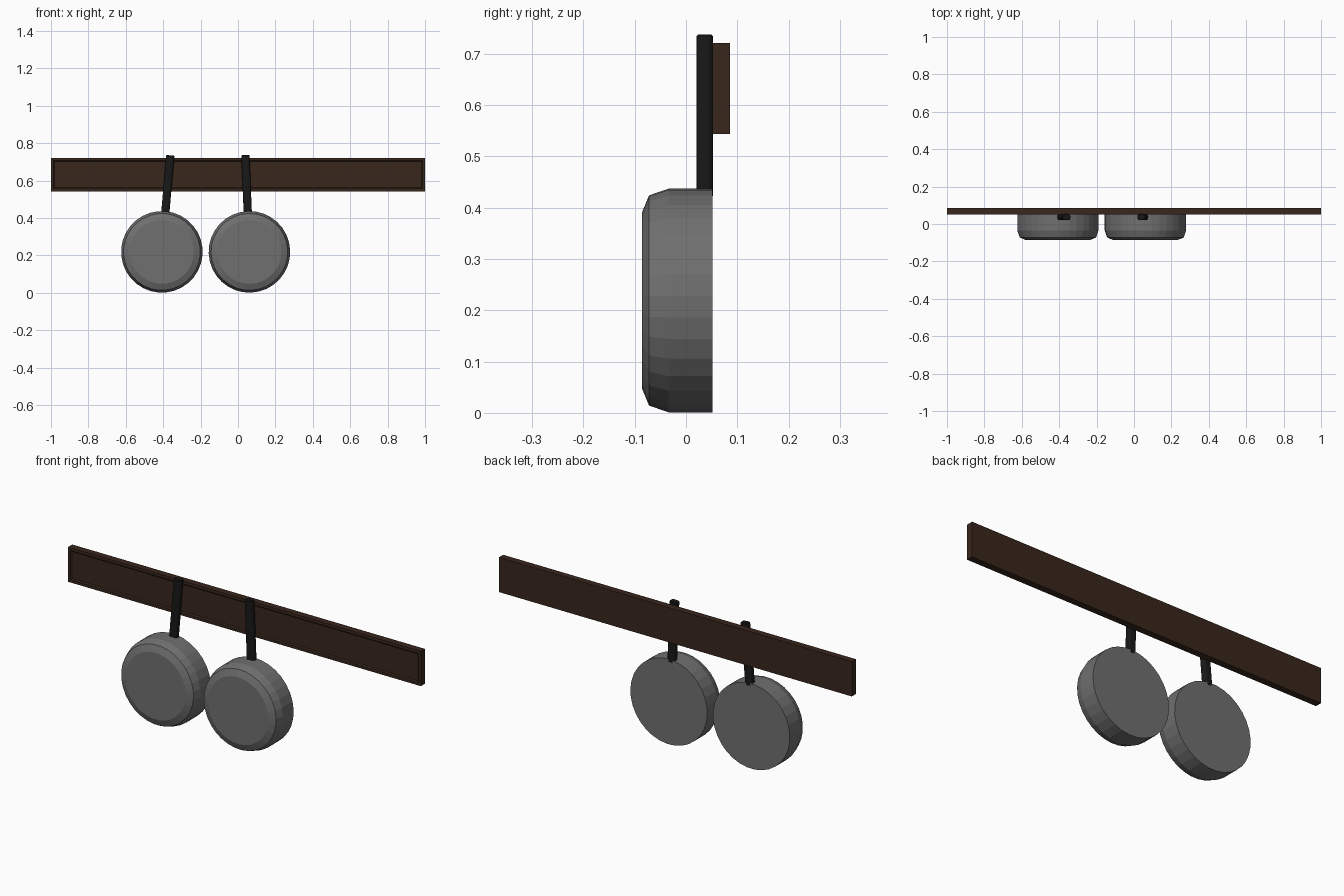
import bpy, bmesh
from math import radians, sin, cos, pi
from mathutils import Matrix

if "Cube" in bpy.data.objects:
    bpy.data.objects.remove(bpy.data.objects["Cube"])


def material(name, rgb):
    m = bpy.data.materials.new(name)
    m.diffuse_color = (*rgb, 1)
    m.use_nodes = True
    m.node_tree.nodes["Principled BSDF"].inputs["Base Color"].default_value = m.diffuse_color
    return m


WOOD = material("dark_wood", (0.04, 0.02, 0.012))
METAL = material("grey_metal", (0.16, 0.16, 0.16))
BLACK = material("black_grip", (0.009, 0.009, 0.009))


def make(name, bm, mat, matrix=Matrix()):
    bmesh.ops.recalc_face_normals(bm, faces=bm.faces)
    me = bpy.data.meshes.new(name)
    bm.to_mesh(me)
    bm.free()
    me.materials.append(mat)
    ob = bpy.data.objects.new(name, me)
    ob.matrix_world = matrix
    bpy.context.collection.objects.link(ob)
    return ob


def box(size, centre):
    bm = bmesh.new()
    bmesh.ops.create_cube(bm, size=1, matrix=Matrix.Translation(centre) @ Matrix.Diagonal((*size, 1)))
    return bm


# Wall board with a shallow sunken front panel
bm = box((2, 0.034, 0.178), (0, 0.069, 0.632))
front = min(bm.faces, key=lambda f: f.calc_center_median().y)
bmesh.ops.inset_region(bm, faces=[front], thickness=0.02)
bmesh.ops.inset_region(bm, faces=[front], thickness=0.008, depth=-0.005)
make("board", bm, WOOD)

# Pan profile as (radius, y), from flat rim to chamfered base
PROFILE = [(0.218, 0.052), (0.218, -0.034), (0.205, -0.072), (0.171, -0.086)]
SIDES = 32


def pan(label, x, tilt):
    place = Matrix.Translation((x, 0, 0.219)) @ Matrix.Rotation(radians(tilt), 4, 'Y')
    # Pan body
    bm = bmesh.new()
    rings = [[bm.verts.new((r * cos(2 * pi * i / SIDES), y, r * sin(2 * pi * i / SIDES)))
              for i in range(SIDES)] for r, y in PROFILE]
    for a, b in zip(rings, rings[1:]):
        for i in range(SIDES):
            j = (i + 1) % SIDES
            bm.faces.new((a[i], a[j], b[j], b[i]))
    bm.faces.new(rings[0])
    bm.faces.new(rings[-1])
    make(label + "_pan", bm, METAL, place)
    # Rounded handle, reaching just inside the rim
    z0, z1 = 0.205, 0.518
    bm = box((0.044, 0.032, z1 - z0), (0, 0.0365, (z0 + z1) / 2))
    long_edges = [e for e in bm.edges if abs(e.verts[0].co.z - e.verts[1].co.z) > 0.1]
    bmesh.ops.bevel(bm, geom=long_edges, offset=0.012, segments=3, profile=0.5, affect='EDGES')
    top = [e for e in bm.edges if all(v.co.z > z1 - 0.001 for v in e.verts)]
    bmesh.ops.bevel(bm, geom=top, offset=0.003, segments=1, affect='EDGES')
    make(label + "_handle", bm, BLACK, place)


pan("left", -0.407, 5)
pan("right", 0.061, -2.4)
